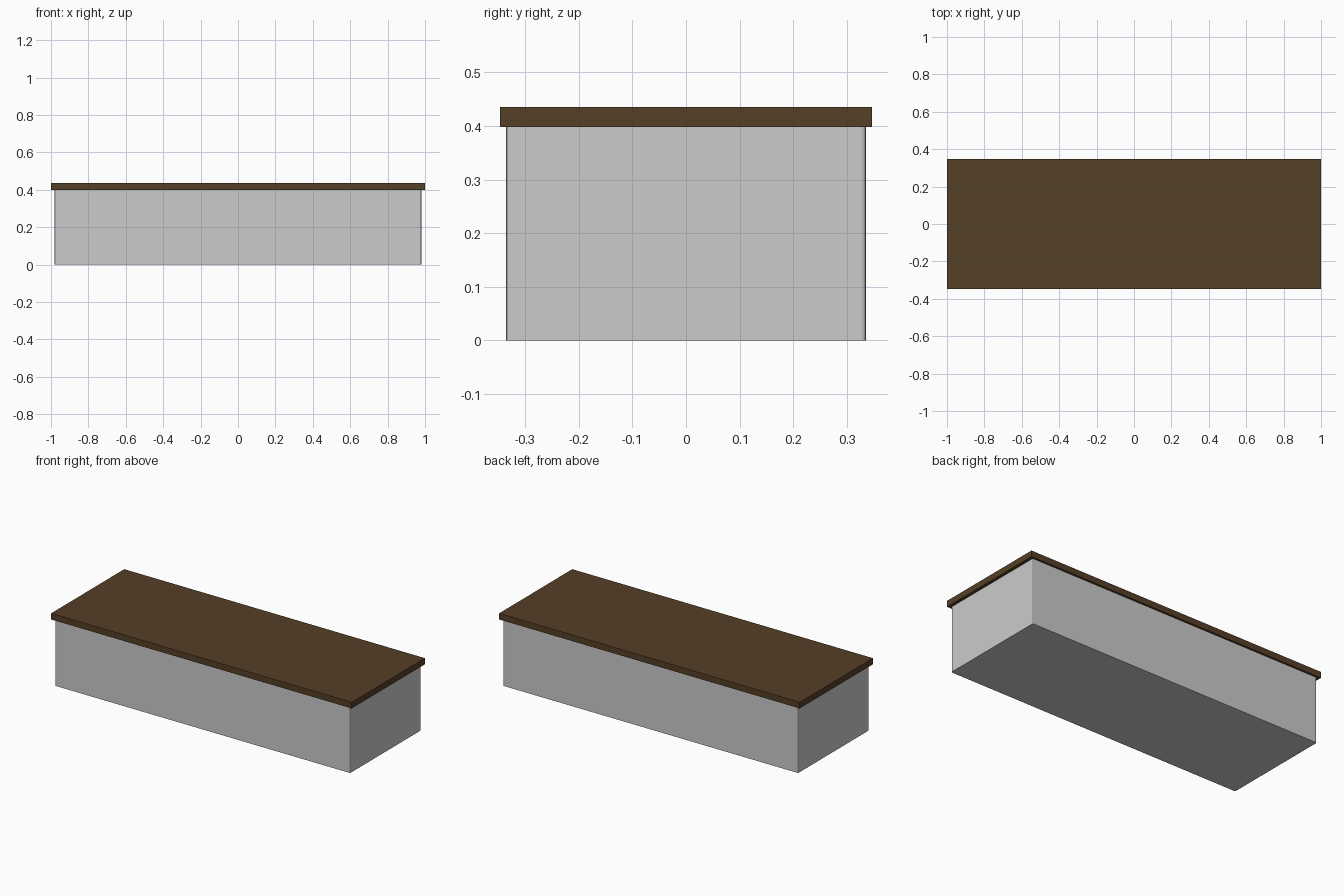
import bpy, bmesh

if "Cube" in bpy.data.objects:
    bpy.data.objects.remove(bpy.data.objects["Cube"])


def box(name, x, y, z0, z1, corner=0.0):
    """Box centred on x/y, with optional rounding of its upright edges."""
    bm = bmesh.new()
    bmesh.ops.create_cube(bm, size=1)
    for v in bm.verts:
        v.co = (v.co.x * x, v.co.y * y, z1 if v.co.z > 0 else z0)
    if corner:
        upright = [e for e in bm.edges
                   if abs(e.verts[0].co.z - e.verts[1].co.z) > 0.01]
        bmesh.ops.bevel(bm, geom=upright, offset=corner, segments=2,
                        profile=0.5, affect='EDGES')
    mesh = bpy.data.meshes.new(name)
    bm.to_mesh(mesh)
    bm.free()
    obj = bpy.data.objects.new(name, mesh)
    bpy.context.collection.objects.link(obj)
    return obj


# Grey base with slightly rounded upright corners
box("base", 1.963, 0.672, 0.0, 0.398, corner=0.008)

# Overhanging brown wooden top
top = box("wooden_top", 2.0, 0.695, 0.398, 0.435)
wood = bpy.data.materials.new("dark_wood")
wood.diffuse_color = (0.09, 0.05, 0.02, 1)
wood.use_nodes = True
wood.node_tree.nodes["Principled BSDF"].inputs["Base Color"].default_value = wood.diffuse_color
top.data.materials.append(wood)
